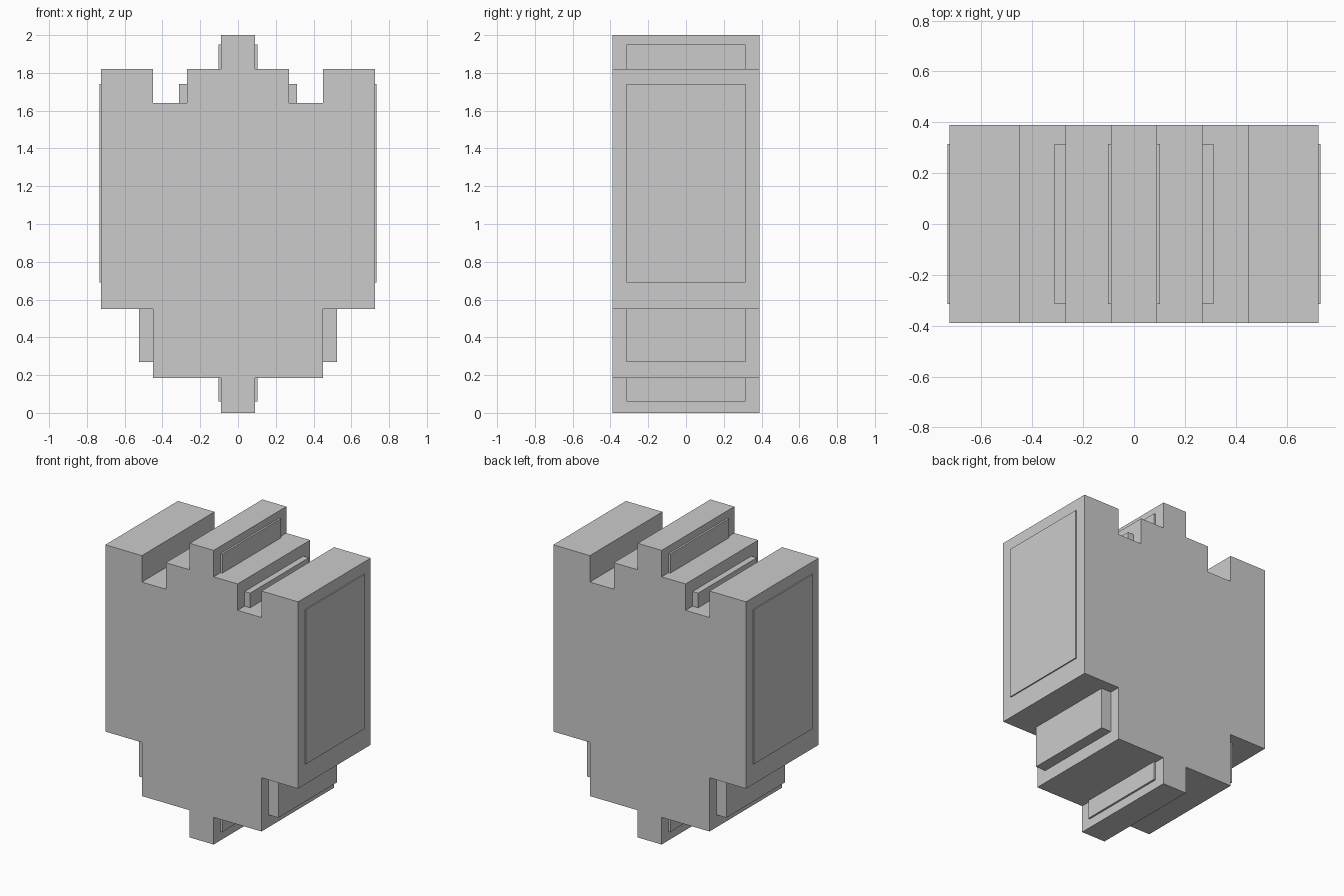
import bpy, bmesh

if "Cube" in bpy.data.objects:
    bpy.data.objects.remove(bpy.data.objects["Cube"])

DEPTH = 0.39        # half depth of the body
PANEL_DEPTH = 0.315  # half depth of the raised side panels

# Right half of the stepped outline (x, z), bottom to top
half = [(0.09, 0.0), (0.09, 0.185), (0.45, 0.185), (0.45, 0.55), (0.725, 0.55),
        (0.725, 1.82), (0.45, 1.82), (0.45, 1.64), (0.27, 1.64), (0.27, 1.82),
        (0.09, 1.82), (0.09, 2.0)]
outline = half + [(-x, z) for x, z in reversed(half)]


def finish(bm, name):
    bmesh.ops.recalc_face_normals(bm, faces=bm.faces)
    mesh = bpy.data.meshes.new(name)
    bm.to_mesh(mesh)
    bm.free()
    obj = bpy.data.objects.new(name, mesh)
    bpy.context.collection.objects.link(obj)
    return obj


# Body: outline extruded through the depth
bm = bmesh.new()
front = bm.faces.new([bm.verts.new((x, -DEPTH, z)) for x, z in outline])
ext = bmesh.ops.extrude_face_region(bm, geom=[front], use_keep_orig=True)
moved = [v for v in ext["geom"] if isinstance(v, bmesh.types.BMVert)]
bmesh.ops.translate(bm, verts=moved, vec=(0, 2 * DEPTH, 0))
finish(bm, "body")


# Raised panels: thin blocks on each stepped side, sunk slightly into the body
def side_panel(name, wall_x, outer_x, z0, z1):
    x0 = wall_x - 0.02
    for side, label in ((1, "right"), (-1, "left")):
        bm = bmesh.new()
        bmesh.ops.create_cube(bm, size=1)
        for v in bm.verts:
            v.co.x = side * (outer_x if v.co.x > 0 else x0)
            v.co.y = PANEL_DEPTH if v.co.y > 0 else -PANEL_DEPTH
            v.co.z = z1 if v.co.z > 0 else z0
        finish(bm, f"{name}_{label}")


side_panel("foot_panel", 0.09, 0.103, 0.06, 0.19)
side_panel("lower_panel", 0.45, 0.525, 0.27, 0.555)
side_panel("main_panel", 0.725, 0.733, 0.69, 1.74)
side_panel("slot_panel", 0.27, 0.312, 1.635, 1.74)
side_panel("crest_panel", 0.09, 0.103, 1.815, 1.95)
